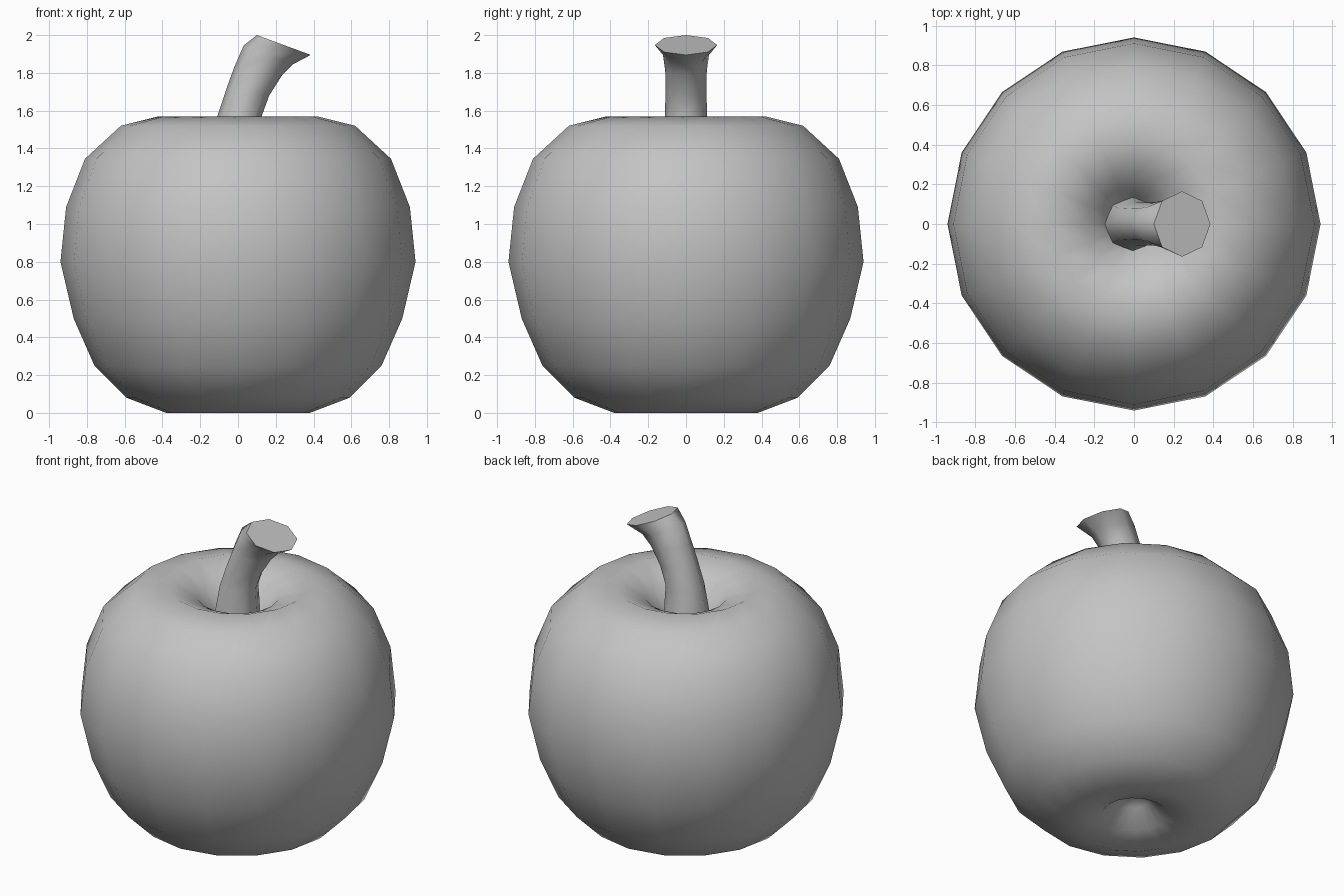
import bpy, bmesh
from math import sin, cos, tau

if "Cube" in bpy.data.objects:
    bpy.data.objects.remove(bpy.data.objects["Cube"], do_unlink=True)

grey = bpy.data.materials.new("plain grey")
grey.use_nodes = True
colour = (0.55, 0.55, 0.55, 1)
grey.diffuse_color = colour
grey.node_tree.nodes["Principled BSDF"].inputs["Base Color"].default_value = colour


def loft(name, rings, sides, poles=None):
    """Skin a stack of tilted rings (left x, left z, right x, right z, half depth).
    Close the ends with pole points, or with flat caps if none are given."""
    bm = bmesh.new()
    loops = []
    for lx, lz, rx, rz, depth in rings:
        loop = []
        for i in range(sides):
            c, s = cos(tau * i / sides), sin(tau * i / sides)
            loop.append(bm.verts.new(((lx + rx + c * (rx - lx)) / 2, s * depth,
                                      (lz + rz + c * (rz - lz)) / 2)))
        loops.append(loop)
    pairs = [(i, (i + 1) % sides) for i in range(sides)]
    for low, high in zip(loops, loops[1:]):
        for i, j in pairs:
            bm.faces.new((low[i], low[j], high[j], high[i]))
    caps = []
    if poles:
        for loop, z in zip((loops[0], loops[-1]), poles):
            tip = bm.verts.new((0, 0, z))
            for i, j in pairs:
                bm.faces.new((loop[i], loop[j], tip))
    else:
        caps = [bm.faces.new(loops[0]), bm.faces.new(loops[-1])]
    bmesh.ops.recalc_face_normals(bm, faces=bm.faces[:])
    for face in bm.faces:
        face.smooth = face not in caps
    mesh = bpy.data.meshes.new(name)
    bm.to_mesh(mesh)
    bm.free()
    mesh.materials.append(grey)
    obj = bpy.data.objects.new(name, mesh)
    bpy.context.collection.objects.link(obj)
    return obj


# Fruit body: radius and height, from the bottom dimple round to the top dimple
profile = [(0.09, 0.13), (0.19, 0.035), (0.38, 0), (0.59, 0.08), (0.76, 0.25),
           (0.87, 0.5), (0.94, 0.8), (0.91, 1.09), (0.81, 1.345), (0.62, 1.52),
           (0.42, 1.57), (0.24, 1.49), (0.14, 1.36), (0.07, 1.25)]
loft("fruit_body", [(-r, z, r, z, r) for r, z in profile], 16, poles=(0.17, 1.2))

# Leaning stem with a flared, flat-cut tip
loft("stem", [(-0.16, 1.3, 0.14, 1.3, 0.14),
              (-0.11, 1.57, 0.125, 1.57, 0.112),
              (-0.06, 1.72, 0.165, 1.68, 0.108),
              (-0.02, 1.83, 0.235, 1.79, 0.11),
              (0.03, 1.945, 0.29, 1.845, 0.122),
              (0.1, 2.0, 0.385, 1.895, 0.165)], 8)
